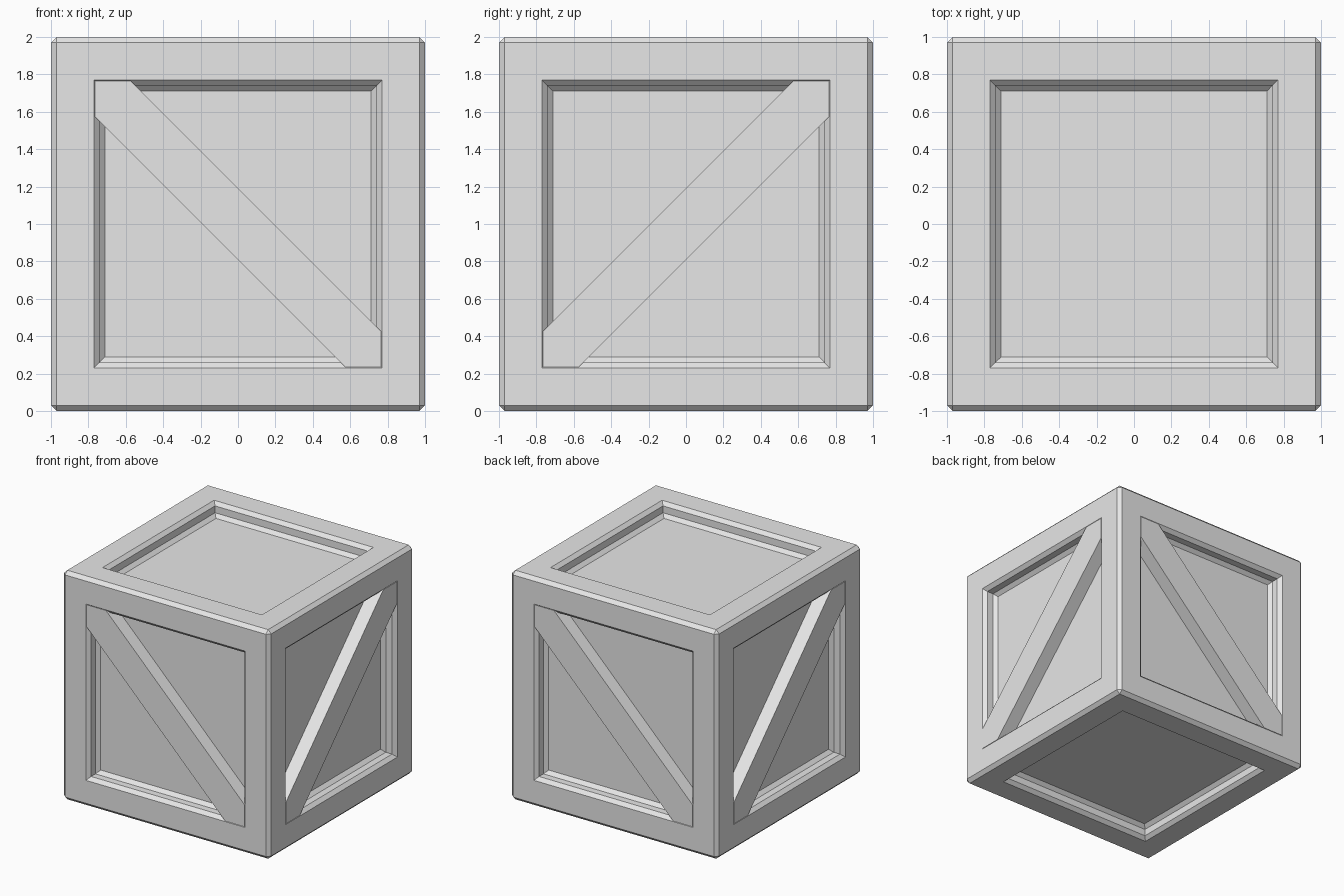
import bpy, bmesh
from math import pi
from mathutils import Matrix

if "Cube" in bpy.data.objects:
    bpy.data.objects.remove(bpy.data.objects["Cube"], do_unlink=True)

grey = bpy.data.materials.new("plain_grey")
grey.use_nodes = True
COLOUR = (0.8, 0.8, 0.8, 1)
grey.diffuse_color = COLOUR
grey.node_tree.nodes["Principled BSDF"].inputs["Base Color"].default_value = COLOUR

CHAMFER = 0.03
OPENING = 0.77      # half width of each recessed opening
DEPTH = 0.12        # depth of each recess


def add_object(name, bm):
    mesh = bpy.data.meshes.new(name)
    bmesh.ops.recalc_face_normals(bm, faces=bm.faces)
    bm.to_mesh(mesh)
    bm.free()
    mesh.materials.append(grey)
    obj = bpy.data.objects.new(name, mesh)
    bpy.context.collection.objects.link(obj)
    return obj


# Crate body: chamfered cube with a stepped recess in every side
bm = bmesh.new()
bmesh.ops.create_cube(bm, size=2, matrix=Matrix.Translation((0, 0, 1)))
bmesh.ops.bevel(bm, geom=bm.edges[:], offset=CHAMFER, segments=1, affect='EDGES')
bm.normal_update()
panels = [f for f in bm.faces if f.calc_area() > 1]
steps = [(1 - CHAMFER - OPENING, 0),            # frame boards
         (CHAMFER, -CHAMFER),                   # outer chamfer
         (0, 2 * CHAMFER - DEPTH),              # straight wall
         (CHAMFER, -CHAMFER)]                   # inner chamfer
for thickness, depth in steps:
    bmesh.ops.inset_individual(bm, faces=panels, thickness=thickness,
                               depth=depth, use_even_offset=True)
add_object("crate_body", bm)

# Diagonal braces: one flush bar across each upright side
END, CUT = 0.765, 0.575
half = [(-END, END), (-CUT, END), (END, -CUT)]
outline = half + [(-x, -z) for x, z in half]
for i, side in enumerate(("front", "right", "back", "left")):
    bm = bmesh.new()
    face = bm.faces.new([bm.verts.new((x, -1, z)) for x, z in outline])
    bar = bmesh.ops.extrude_face_region(bm, geom=[face])["geom"]
    bmesh.ops.translate(bm, vec=(0, DEPTH + 0.01, 0),
                        verts=[v for v in bar if isinstance(v, bmesh.types.BMVert)])
    # The bar on the neighbouring sides leans the other way
    lean = Matrix.Scale(-1, 4, (1, 0, 0)) if i % 2 else Matrix()
    turn = Matrix.Rotation(i * pi / 2, 4, 'Z')
    bm.transform(Matrix.Translation((0, 0, 1)) @ turn @ lean)
    add_object(side + "_brace", bm)
